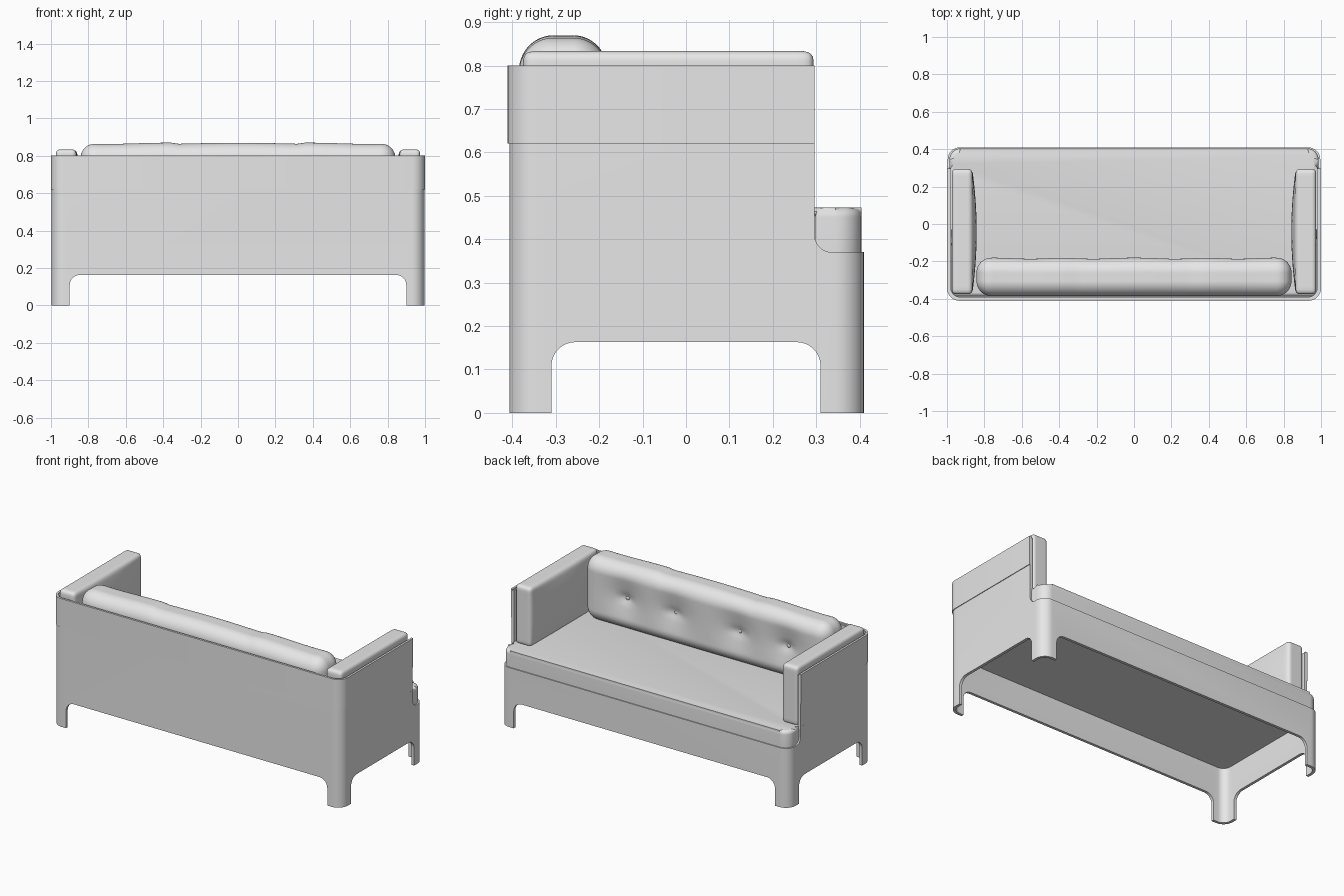
import bpy, bmesh, math
from mathutils import Vector

if "Cube" in bpy.data.objects:
    bpy.data.objects.remove(bpy.data.objects["Cube"], do_unlink=True)

grey = bpy.data.materials.new("plain_grey")
grey.use_nodes = True
grey.diffuse_color = (0.8, 0.8, 0.8, 1)
grey.node_tree.nodes["Principled BSDF"].inputs["Base Color"].default_value = (0.8, 0.8, 0.8, 1)


def make(name, bm, angle=35):
    bmesh.ops.recalc_face_normals(bm, faces=bm.faces)
    mesh = bpy.data.meshes.new(name)
    bm.to_mesh(mesh)
    bm.free()
    mesh.materials.append(grey)
    obj = bpy.data.objects.new(name, mesh)
    bpy.context.collection.objects.link(obj)
    smooth(obj, angle)
    return obj


def activate(obj):
    bpy.ops.object.select_all(action='DESELECT')
    obj.select_set(True)
    bpy.context.view_layer.objects.active = obj


def smooth(obj, angle=35):
    activate(obj)
    bpy.ops.object.shade_smooth_by_angle(angle=math.radians(angle))


def rounded_rect(u0, u1, v0, v1, r, seg=8):
    corners = [(u1 - r, v1 - r), (u0 + r, v1 - r), (u0 + r, v0 + r), (u1 - r, v0 + r)]
    pts = []
    for k, (cu, cv) in enumerate(corners):
        for i in range(seg + 1):
            a = math.pi / 2 * (k + i / seg)
            pts.append((cu + r * math.cos(a), cv + r * math.sin(a)))
    return pts


def place(axis, u, v, w):
    return {'x': (w, u, v), 'y': (u, w, v), 'z': (u, v, w)}[axis]


def prism(name, pts, axis, lo, hi, top_bevel=0):
    bm = bmesh.new()
    a = [bm.verts.new(place(axis, u, v, lo)) for u, v in pts]
    b = [bm.verts.new(place(axis, u, v, hi)) for u, v in pts]
    bm.faces.new(a)
    top = bm.faces.new(b)
    for i in range(len(pts)):
        j = (i + 1) % len(pts)
        bm.faces.new((a[i], a[j], b[j], b[i]))
    if top_bevel:
        bmesh.ops.bevel(bm, geom=list(top.edges), offset=top_bevel, segments=5,
                        profile=0.5, affect='EDGES')
    return make(name, bm)


def ring(name, outer, inner, lo, hi):
    bm = bmesh.new()
    loops = [[bm.verts.new((x, y, z)) for x, y in pts]
             for pts, z in ((outer, lo), (outer, hi), (inner, hi), (inner, lo))]
    n = len(outer)
    for k in range(4):
        p, q = loops[k], loops[(k + 1) % 4]
        for i in range(n):
            j = (i + 1) % n
            bm.faces.new((p[i], p[j], q[j], q[i]))
    return make(name, bm)


def cut(obj, cutters):
    for c in cutters:
        mod = obj.modifiers.new("cut", 'BOOLEAN')
        mod.operation, mod.solver, mod.object = 'DIFFERENCE', 'EXACT', c
        activate(obj)
        bpy.ops.object.modifier_apply(modifier=mod.name)
    smooth(obj)


def cushion(name, lo, hi, r, deform, cuts=36):
    """Rounded box with vertices crowded towards its edges."""
    bm = bmesh.new()
    bmesh.ops.create_cube(bm, size=2)
    bmesh.ops.subdivide_edges(bm, edges=bm.edges[:], cuts=cuts, use_grid_fill=True)
    lo, hi = Vector(lo), Vector(hi)
    mid, half = (lo + hi) / 2, (hi - lo) / 2
    for v in bm.verts:
        s = v.co.copy()
        p = Vector([math.sin(s[i] * math.pi / 2) * half[i] for i in range(3)])
        core = Vector([max(-(half[i] - r), min(half[i] - r, p[i])) for i in range(3)])
        p = core + (p - core).normalized() * r
        v.co = mid + p + deform(p, half)
    return make(name, bm, 60)


# Moulded shell with leg openings and a lowered front
leg_x = prism("long_opening", rounded_rect(-0.9, 0.9, -0.3, 0.163, 0.055), 'y', -1, 1)
leg_y = prism("side_opening", rounded_rect(-0.31, 0.31, -0.3, 0.163, 0.055), 'x', -2, 2)
front = prism("front_opening", rounded_rect(0.296, 1, 0.37, 1.3, 0.04), 'x', -2, 2)
shell = ring("shell", rounded_rect(-0.996, 0.996, -0.407, 0.41, 0.065),
             rounded_rect(-0.979, 0.979, -0.39, 0.393, 0.048), 0, 0.792)
cut(shell, [leg_x, leg_y, front])

# Raised band around the back and sides
band = ring("upper_band", rounded_rect(-1, 1, -0.411, 0.414, 0.068),
            rounded_rect(-0.987, 0.987, -0.398, 0.401, 0.055), 0.62, 0.8)
cut(band, [front])
for c in (leg_x, leg_y, front):
    bpy.data.objects.remove(c, do_unlink=True)

# Seat support panel
prism("seat_panel", rounded_rect(-0.982, 0.982, -0.393, 0.396, 0.05), 'z', 0.345, 0.368)

# Seat cushion, wider in front of the arms
wide = [p for p in rounded_rect(-0.987, 0.987, -0.39, 0.404, 0.06) if p[1] > 0.3]
prism("seat_cushion", wide + [(-0.987, 0.298), (-0.976, 0.298), (-0.976, -0.388),
                              (0.976, -0.388), (0.976, 0.298), (0.987, 0.298)],
      'z', 0.369, 0.473, 0.022)

# Arm cushions, puffed towards the seat
for side, label in ((1, "left"), (-1, "right")):
    def puff(p, half, side=side):
        if p.x * side > 0:
            return Vector((0, 0, 0))
        f = (1 - (p.y / half.y) ** 2) * (1 - (p.z / half.z) ** 2)
        return Vector((-side * 0.024 * f, 0, 0))
    x0, x1 = sorted((side * 0.865, side * 0.974))
    cushion(label + "_arm_cushion", (x0, -0.375, 0.465), (x1, 0.294, 0.833), 0.022, puff, 24)

# Tufted back cushion
buttons = [-0.555, -0.22, 0.22, 0.555]
button_z = 0.0


def tuft(p, half):
    u, w = p.x / half.x, p.z / half.z
    lift = 0.012 * math.cos(u * 3 * math.pi / 1.23 * 0.85) * max(0, w)
    dent = 0
    if p.y > 0:
        for b in buttons:
            d2 = (p.x - b) ** 2 + (p.z - button_z) ** 2
            dent += 0.026 * math.exp(-d2 / 0.011) + 0.018 * math.exp(-d2 / 0.0009)
    lift = 0.008 * max(0, w) * (1 - math.cos(u * 2 * math.pi / 0.82)) * (0.4 + abs(u)) * 0.5 \
        if abs(u) > 0.41 else 0.006 * max(0, w) * math.cos(u * math.pi / 0.82)
    return Vector((0, -dent, lift))


cushion("back_cushion", (-0.842, -0.385, 0.465), (0.842, -0.18, 0.863), 0.08, tuft, 60)

# Buttons
for i, x in enumerate(buttons):
    bm = bmesh.new()
    bmesh.ops.create_uvsphere(bm, u_segments=14, v_segments=8, radius=0.013)
    for v in bm.verts:
        v.co = Vector((v.co.x + x, v.co.y * 0.6 - 0.221, v.co.z + 0.664 + button_z))
    make("button_%d" % (i + 1), bm, 60)
